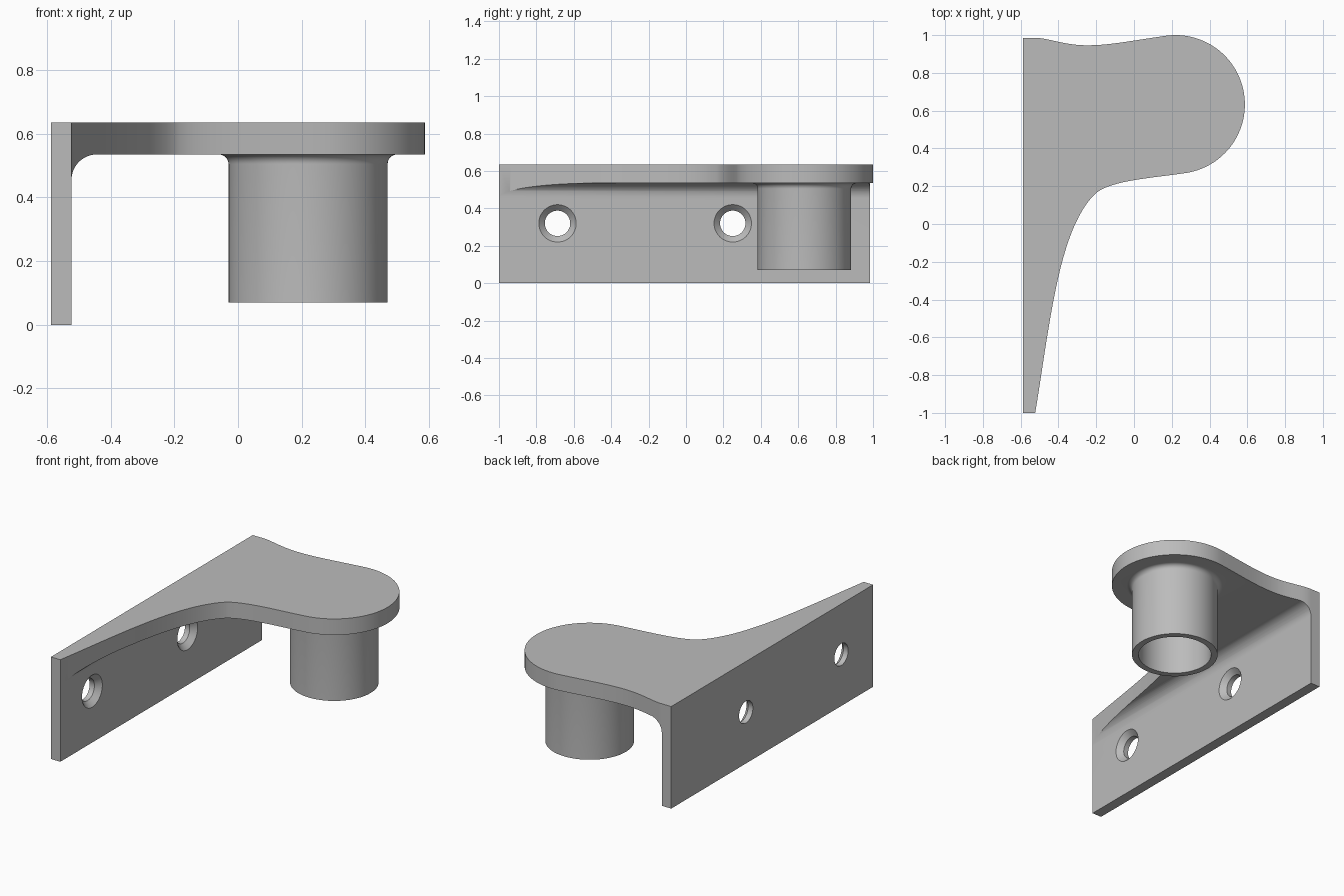
import bpy, bmesh, math
from mathutils import Vector, Matrix
from mathutils.geometry import interpolate_bezier

cube = bpy.data.objects.get("Cube")
if cube:
    bpy.data.objects.remove(cube)

# Main sizes
BACK, FACE = -0.588, -0.523          # the two sides of the upright wall
TOP, UNDER = 0.635, 0.535            # the two sides of the flat arm
ROUND, HUB = 0.367, Vector((0.22, 0.633, 0))
FILLET = 0.08

metal = bpy.data.materials.new("plain_grey")
metal.use_nodes = True
grey = (0.5, 0.5, 0.5, 1)
metal.diffuse_color = grey
metal.node_tree.nodes["Principled BSDF"].inputs["Base Color"].default_value = grey


def finish(bm, name):
    bmesh.ops.remove_doubles(bm, verts=bm.verts, dist=1e-5)
    bmesh.ops.recalc_face_normals(bm, faces=bm.faces)
    mesh = bpy.data.meshes.new(name)
    bm.to_mesh(mesh)
    bm.free()
    obj = bpy.data.objects.new(name, mesh)
    bpy.context.collection.objects.link(obj)
    mesh.materials.append(metal)
    return obj


def prism(name, points, offset):
    bm = bmesh.new()
    face = bm.faces.new([bm.verts.new(p) for p in points])
    new = bmesh.ops.extrude_face_region(bm, geom=[face])["geom"]
    verts = [v for v in new if isinstance(v, bmesh.types.BMVert)]
    bmesh.ops.translate(bm, verts=verts, vec=offset)
    return finish(bm, name)


def lathe(name, profile, matrix, steps):
    """Spin (radius, height) pairs around the local z axis."""
    bm = bmesh.new()
    verts = [bm.verts.new((r, 0, h)) for r, h in profile]
    edges = [bm.edges.new(pair) for pair in zip(verts, verts[1:])]
    bmesh.ops.spin(bm, geom=verts + edges, axis=(0, 0, 1), cent=(0, 0, 0),
                   angle=math.tau, steps=steps)
    bmesh.ops.transform(bm, matrix=matrix, verts=bm.verts)
    return finish(bm, name)


def combine(target, tool, operation):
    mod = target.modifiers.new(operation, "BOOLEAN")
    mod.operation, mod.object, mod.solver = operation, tool, "EXACT"
    bpy.context.view_layer.objects.active = target
    bpy.ops.object.modifier_apply(modifier=mod.name)
    bpy.data.objects.remove(tool)


def arc(cx, cy, r, start, end, count):
    angles = [math.radians(start + (end - start) * i / count) for i in range(count + 1)]
    return [(cx + r * math.cos(a), cy + r * math.sin(a)) for a in angles]


def bezier(*points):
    curve = interpolate_bezier(*[Vector((x, y, 0)) for x, y in points], 24)
    return [(p.x, p.y) for p in curve]


# Plan outline: sweeping front edge, round end, gently hollow rear edge
end_arc = arc(HUB.x, HUB.y, ROUND, -80.5, 98, 64)
outline = [(BACK, -1)]
outline += bezier((FACE, -1), (-0.445, -0.53), (-0.40, -0.02), (-0.2, 0.165))[:-1]
outline += bezier((-0.2, 0.165), (-0.11, 0.235), (0.12, 0.245), end_arc[0])[:-1]
outline += end_arc[:-1]
outline += bezier(end_arc[-1], (-0.03, 0.968), (-0.13, 0.946), (-0.25, 0.946))[:-1]
outline += bezier((-0.25, 0.946), (-0.37, 0.946), (-0.45, 0.985), (FACE, 0.985))
outline += [(BACK, 0.985)]
bracket = prism("bracket", [(x, y, 0) for x, y in outline], (0, 0, TOP))

# Angle section with a filleted inner corner, trimmed to the outline
section = [(BACK - 0.1, -0.1), (FACE, -0.1)]
section += arc(FACE + FILLET, UNDER - FILLET, FILLET, 180, 90, 16)
section += [(0.8, UNDER), (0.8, TOP + 0.1), (BACK - 0.1, TOP + 0.1)]
angle = prism("angle_section", [(x, -1.2, z) for x, z in section], (0, 2.4, 0))
combine(bracket, angle, "INTERSECT")

# Hollow tube below the round end, with a small fillet at its root
tube_profile = [(0, 0.58), (0.28, 0.58)]
tube_profile += arc(0.28, UNDER - 0.03, 0.03, 90, 180, 8)
tube_profile += [(0.25, 0.07), (0.212, 0.07), (0.212, UNDER - 0.002), (0, UNDER - 0.002)]
tube = lathe("tube", tube_profile, Matrix.Translation(HUB), 96)
combine(bracket, tube, "UNION")

# Two countersunk screw holes through the wall
hole_profile = [(0, -0.2), (0.068, -0.2), (0.068, -0.032), (0.11, 0.01), (0, 0.01)]
for y in (-0.687, 0.25):
    place = Matrix.Translation((FACE, y, 0.32)) @ Matrix.Rotation(math.pi / 2, 4, "Y")
    combine(bracket, lathe("screw_hole", hole_profile, place, 48), "DIFFERENCE")

# Smooth curved walls, crisp corners
bpy.ops.object.select_all(action="DESELECT")
bracket.select_set(True)
bpy.context.view_layer.objects.active = bracket
bpy.ops.object.shade_smooth_by_angle(angle=math.radians(30))
